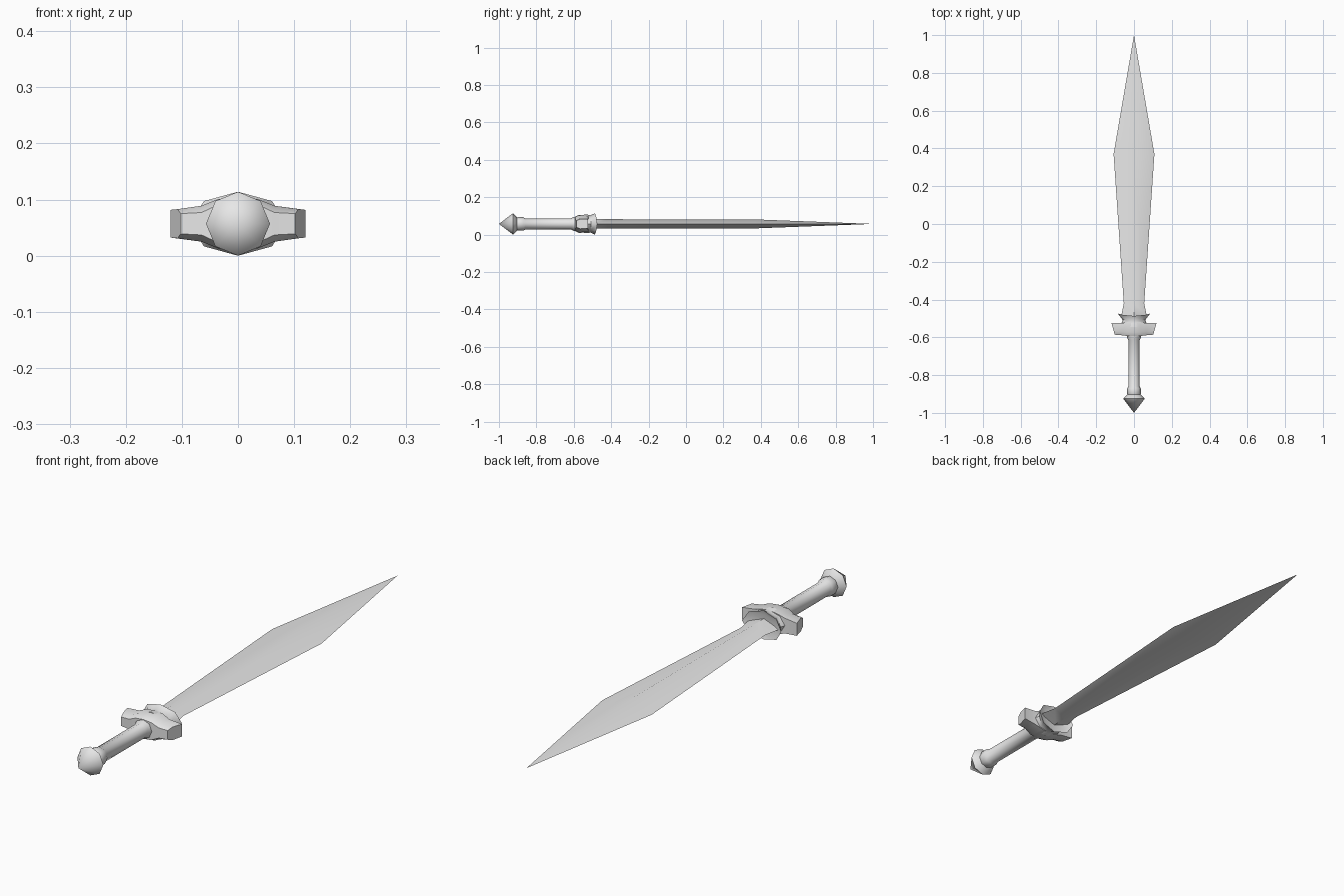
import bpy, bmesh, math
from mathutils import Vector

cube = bpy.data.objects.get("Cube")
if cube:
    bpy.data.objects.remove(cube, do_unlink=True)

MID = 0.057  # height of the sword's long axis

steel = bpy.data.materials.new("plain_grey")
steel.use_nodes = True
GREY = (0.8, 0.8, 0.8, 1)
steel.diffuse_color = GREY
steel.node_tree.nodes["Principled BSDF"].inputs["Base Color"].default_value = GREY


def loft(name, rings, angle):
    """Skin a row of equal-sized rings, close both ends and shade smooth."""
    bm = bmesh.new()
    rows = [[bm.verts.new(Vector(p) + Vector((0, 0, MID))) for p in ring] for ring in rings]
    n = len(rows[0])
    for a, b in zip(rows, rows[1:]):
        for i in range(n):
            j = (i + 1) % n
            bm.faces.new((a[i], a[j], b[j], b[i]))
    bm.faces.new(rows[0])
    bm.faces.new(rows[-1])
    bmesh.ops.remove_doubles(bm, verts=bm.verts, dist=0.0002)
    bmesh.ops.recalc_face_normals(bm, faces=bm.faces)
    mesh = bpy.data.meshes.new(name)
    bm.to_mesh(mesh)
    bm.free()
    obj = bpy.data.objects.new(name, mesh)
    bpy.context.collection.objects.link(obj)
    mesh.materials.append(steel)
    bpy.ops.object.select_all(action='DESELECT')
    obj.select_set(True)
    bpy.context.view_layer.objects.active = obj
    bpy.ops.object.shade_smooth_by_angle(angle=math.radians(angle))
    return obj


def ring(y, rx, rz, sides=8, bow=0):
    """Polygon around the long axis; bow sweeps its sides toward the tip."""
    pts = []
    for i in range(sides):
        a = math.tau * i / sides
        pts.append((rx * math.cos(a), y + bow * math.cos(a) ** 2, rz * math.sin(a)))
    return pts


# Blade: leaf outline with a diamond section
blade = [(-0.52, 0.06, 0.025), (-0.48, 0.066, 0.025), (-0.42, 0.054, 0.025),
         (0.37, 0.108, 0.024), (1.0, 0, 0)]
loft("blade", [ring(y, w, t, 4) for y, w, t in blade], 40)

# Pommel: pointed eight-sided cap
pommel = [(-1.0, 0), (-0.925, 0.057), (-0.9, 0.032)]
loft("pommel", [ring(y, r, r) for y, r in pommel], 55)

# Grip with a ring at the pommel end and a flare at the guard
grip = [(-0.912, 0.03), (-0.9, 0.036), (-0.87, 0.036), (-0.86, 0.03),
        (-0.615, 0.03), (-0.6, 0.037), (-0.58, 0.037)]
loft("grip", [ring(y, r, r) for y, r in grip], 50)

# Collar: flared cup holding the blade
collar = [(-0.545, 0.07, 0.05, 0), (-0.525, 0.066, 0.049, 0), (-0.511, 0.06, 0.046, 0.004),
          (-0.487, 0.086, 0.057, 0.013), (-0.492, 0.066, 0.04, 0.008)]
loft("collar", [ring(y, rx, rz, bow=b) for y, rx, rz, b in collar], 50)

# Guard: half profile as x, front y, back y, front and middle half heights, end slant
half = [(0.0, -0.594, -0.52, 0.038, 0.048, 0), (0.035, -0.593, -0.52, 0.034, 0.044, 0),
        (0.065, -0.589, -0.525, 0.02, 0.032, 0), (0.12, -0.586, -0.523, 0.018, 0.026, 0.018)]


def guard_ring(x, front, back, low, high, slant, side):
    upper = [(front, low), (front + 0.02, high), (back, high * 0.95)]
    outline = upper + [(y, -z) for y, z in reversed(upper)]
    return [(side * (x - slant * (back - y) / (back - front)), y, z) for y, z in outline]


left = [guard_ring(*h, 1) for h in half]
right = [guard_ring(*h, -1) for h in reversed(half[1:])]
loft("guard", right + left, 45)
